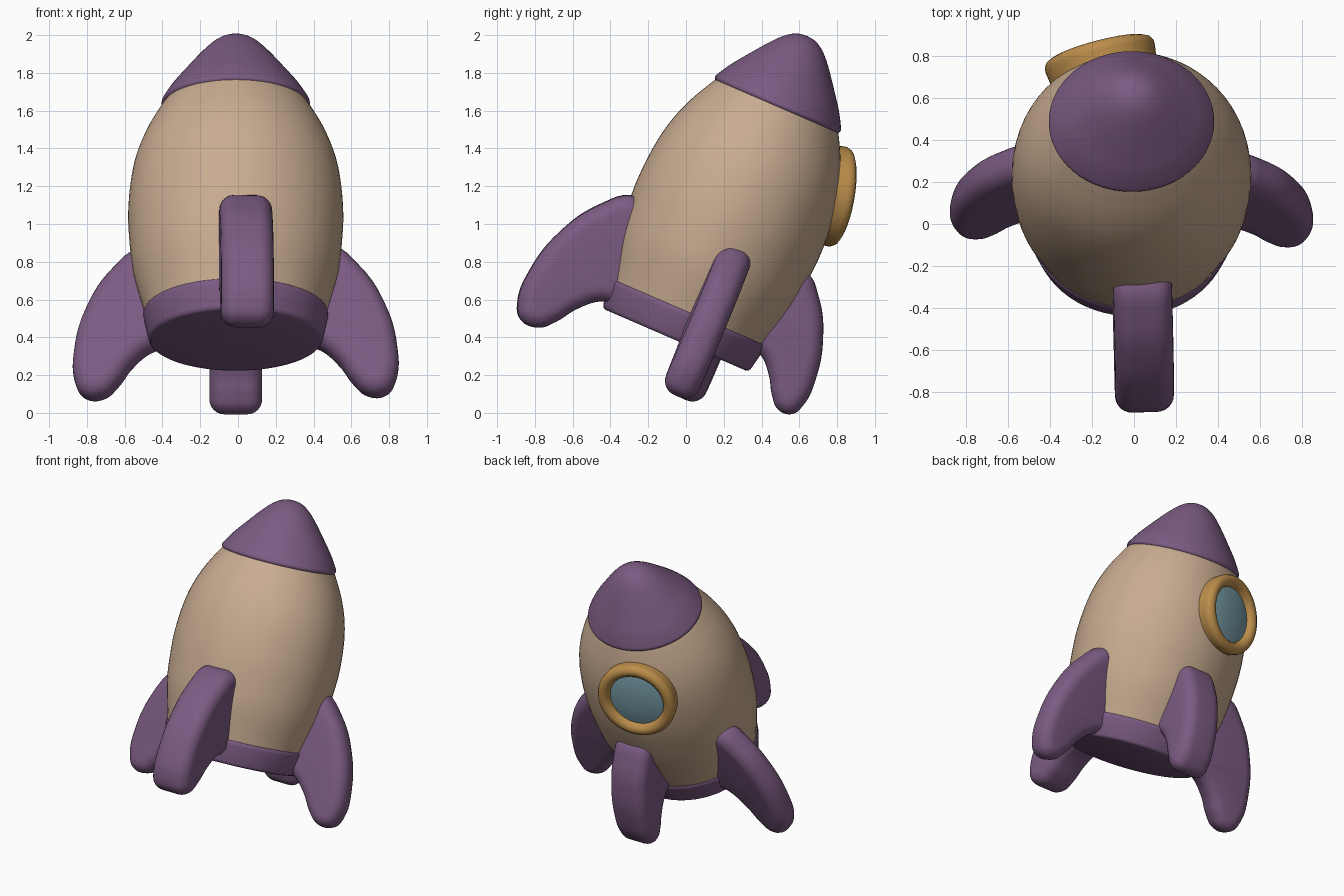
import bpy, bmesh, math
from math import radians
from mathutils import Matrix, Vector

if "Cube" in bpy.data.objects:
    bpy.data.objects.remove(bpy.data.objects["Cube"], do_unlink=True)


def material(name, color):
    m = bpy.data.materials.new(name)
    m.use_nodes = True
    m.diffuse_color = (*color, 1)
    m.node_tree.nodes["Principled BSDF"].inputs["Base Color"].default_value = (*color, 1)
    return m


PURPLE = material("purple", (0.2, 0.105, 0.225))
TAN = material("tan", (0.58, 0.41, 0.28))
GOLD = material("gold", (0.5, 0.27, 0.07))
GLASS = material("blue glass", (0.2, 0.36, 0.42))

# The whole rocket leans back, with a slightly oval hull
LEAN = Matrix.Translation((-0.012, -0.055, 0.385)) @ Matrix.Rotation(radians(-23.4), 4, 'X')
HULL = LEAN @ Matrix.Diagonal((1, 0.92, 1, 1))


def smooth_path(points, steps=5):
    """Catmull-Rom curve through a few profile points."""
    p = [Vector(q) for q in points]
    p = [p[0]] + p + [p[-1]]
    out = []
    for a, b, c, d in zip(p, p[1:], p[2:], p[3:]):
        for i in range(steps):
            t = i / steps
            out.append(b + (c - a) * t / 2 + (a * 2 - b * 5 + c * 4 - d) * t * t / 2
                       + (b * 3 - a - c * 3 + d) * t ** 3 / 2)
    return out + [p[-1]]


def finish(obj, angle):
    bpy.ops.object.select_all(action='DESELECT')
    obj.select_set(True)
    bpy.context.view_layer.objects.active = obj
    bpy.ops.object.shade_smooth_by_angle(angle=radians(angle))


def lathe(name, profile, mat, matrix, segments=64, angle=50):
    """Turn an (r, z) profile about the local z axis."""
    bm = bmesh.new()
    verts = [bm.verts.new((max(r, 0), 0, z)) for r, z in profile]
    edges = [bm.edges.new(pair) for pair in zip(verts, verts[1:])]
    bmesh.ops.spin(bm, geom=verts + edges, axis=(0, 0, 1), cent=(0, 0, 0),
                   angle=math.tau, steps=segments, use_duplicate=False)
    bmesh.ops.remove_doubles(bm, verts=bm.verts, dist=0.0005)
    bmesh.ops.recalc_face_normals(bm, faces=bm.faces)
    bm.transform(matrix)
    mesh = bpy.data.meshes.new(name)
    bm.to_mesh(mesh)
    bm.free()
    mesh.materials.append(mat)
    obj = bpy.data.objects.new(name, mesh)
    bpy.context.collection.objects.link(obj)
    finish(obj, angle)


# Hull, base band and nose cone
lathe("hull", smooth_path([(0.465, 0.08), (0.483, 0.17), (0.543, 0.4), (0.565, 0.6),
                           (0.569, 0.75), (0.555, 0.92), (0.525, 1.06), (0.475, 1.19),
                           (0.41, 1.31), (0.365, 1.38)]), TAN, HULL)
lathe("base_band", [(0, 0), (0.44, 0), (0.455, 0.005), (0.463, 0.02), (0.488, 0.135),
                    (0.49, 0.152), (0.484, 0.163), (0.455, 0.165)], PURPLE, HULL)
lathe("nose_cone", [(0, 1.345), (0.37, 1.345)] + smooth_path(
    [(0.385, 1.348), (0.393, 1.362), (0.385, 1.385), (0.34, 1.455), (0.285, 1.525),
     (0.19, 1.64), (0.12, 1.71), (0.06, 1.745), (0, 1.755)]), PURPLE, HULL)

# Round porthole on the back of the hull
PORT = (LEAN @ Matrix.Translation((-0.155, 0.495, 1.04)) @ Matrix.Rotation(radians(15), 4, 'Z')
        @ Matrix.Rotation(radians(-77), 4, 'X'))
lathe("porthole_rim", [(0.255, -0.12), (0.268, -0.03), (0.268, -0.01), (0.258, 0.01),
                       (0.235, 0.021), (0.21, 0.017), (0.193, 0.0), (0.183, -0.03)],
      GOLD, PORT, 48, 60)
lathe("porthole_glass", [(0.19, -0.022), (0.14, -0.01), (0.07, -0.002), (0, 0)], GLASS, PORT, 48)

# Swept fin outline: distance from the axis, height along it
FIN = [(0.3, 0.08), (0.45, 0.03), (0.55, -0.06), (0.624, -0.165), (0.7, -0.23), (0.798, -0.225),
       (0.848, -0.15), (0.856, 0.04), (0.79, 0.285), (0.655, 0.5), (0.5, 0.615), (0.36, 0.57)]


def fin(name, azimuth, shift, thickness, scale=(1, 1), bevel=0.08):
    curve = bpy.data.curves.new(name, 'CURVE')
    curve.dimensions = '2D'
    curve.fill_mode = 'BOTH'
    curve.extrude = thickness / 2 - bevel
    curve.bevel_depth = bevel
    curve.bevel_resolution = 5
    curve.offset = -bevel
    spline = curve.splines.new('BEZIER')
    spline.use_cyclic_u = True
    spline.resolution_u = 6
    spline.bezier_points.add(len(FIN) - 1)
    for bp, (r, z) in zip(spline.bezier_points, FIN):
        bp.co = (0.45 + (r - 0.45) * scale[0], 0.55 + (z - 0.55) * scale[1], 0)
        bp.handle_left_type = bp.handle_right_type = 'AUTO'
    curve.materials.append(PURPLE)
    obj = bpy.data.objects.new(name, curve)
    bpy.context.collection.objects.link(obj)
    obj.matrix_world = (LEAN @ Matrix.Translation(shift)
                        @ Matrix.Rotation(radians(azimuth), 4, 'Z')
                        @ Matrix.Rotation(radians(90), 4, 'X'))
    bpy.ops.object.select_all(action='DESELECT')
    obj.select_set(True)
    bpy.context.view_layer.objects.active = obj
    bpy.ops.object.convert(target='MESH')
    obj = bpy.context.view_layer.objects.active
    bm = bmesh.new()
    bm.from_mesh(obj.data)
    bmesh.ops.remove_doubles(bm, verts=bm.verts, dist=0.0005)
    bmesh.ops.recalc_face_normals(bm, faces=bm.faces)
    bm.to_mesh(obj.data)
    bm.free()
    finish(obj, 50)


fin("front_fin", -88, (0.035, 0, 0), 0.28)
fin("back_fin", 90, (0, 0, 0), 0.28, (0.77, 0.86))
fin("left_fin", 2.5, (0, 0.09, -0.03), 0.19)
fin("right_fin", 177, (0, 0.125, -0.03), 0.19)
